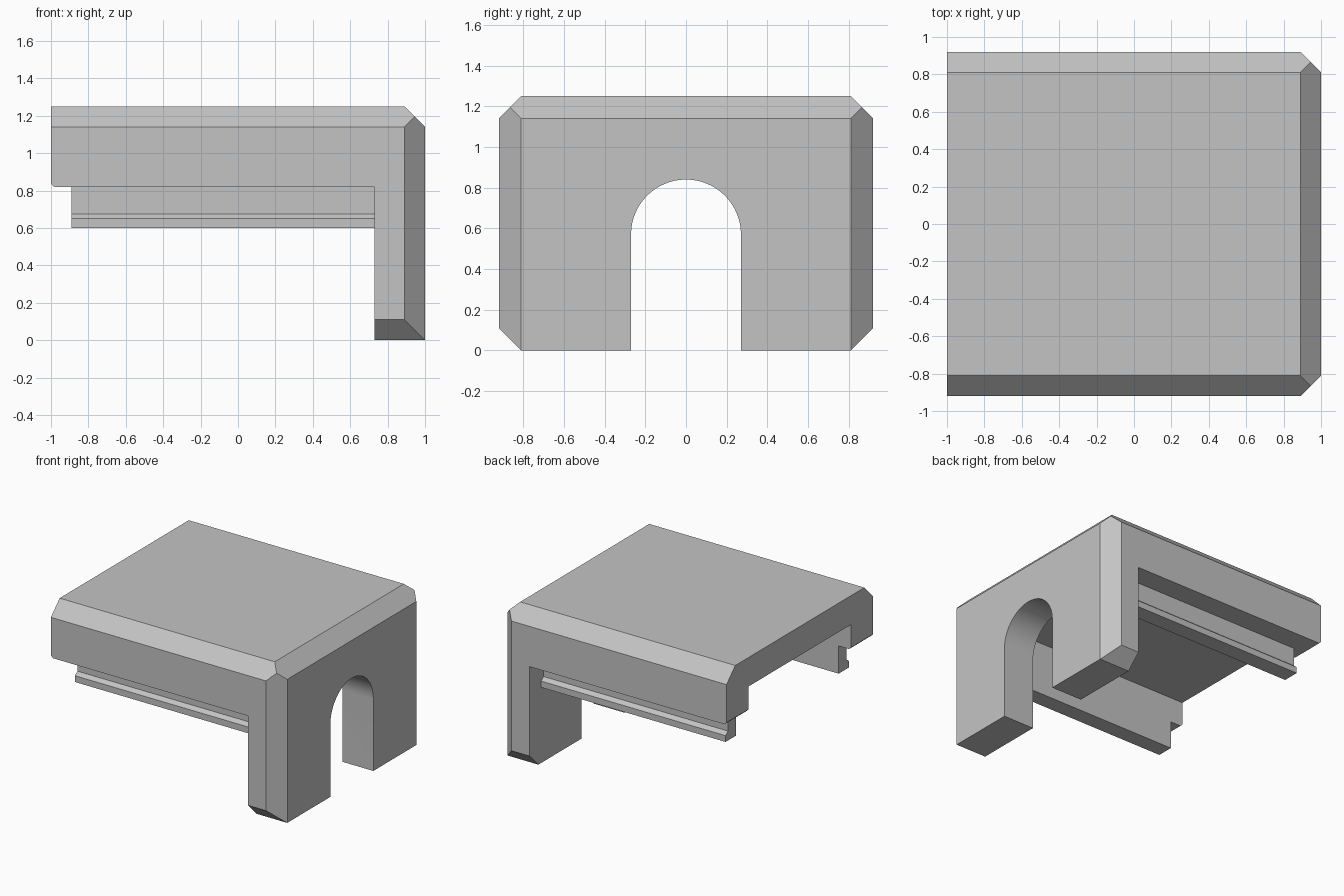
import bpy, bmesh, math
from mathutils import Vector

cube = bpy.data.objects.get("Cube")
if cube:
    bpy.data.objects.remove(cube, do_unlink=True)

HALF_X, HALF_Y, TOP = 1.0, 0.92, 1.25
BEVEL = 0.11         # large outer chamfers
WALL_IN = 0.73       # inner face of the arched wall
SKIRT = 0.82         # underside of the side skirts
CEILING = 1.02
INNER_Y = 0.645
ARCH_R, ARCH_SPRING = 0.27, 0.57

grey = bpy.data.materials.new("plain_grey")
grey.use_nodes = True
grey.diffuse_color = (0.55, 0.55, 0.55, 1)
grey.node_tree.nodes["Principled BSDF"].inputs["Base Color"].default_value = grey.diffuse_color


def prism(name, points, start, end, to_3d):
    """Extrude a 2D profile between two positions along the remaining axis."""
    bm = bmesh.new()
    rings = [[bm.verts.new(to_3d(a, b, t)) for a, b in points] for t in (start, end)]
    for ring in rings:
        bm.faces.new(ring)
    for i in range(len(points)):
        j = (i + 1) % len(points)
        bm.faces.new((rings[0][i], rings[0][j], rings[1][j], rings[1][i]))
    bmesh.ops.recalc_face_normals(bm, faces=bm.faces[:])
    mesh = bpy.data.meshes.new(name)
    bm.to_mesh(mesh)
    bm.free()
    mesh.materials.append(grey)
    obj = bpy.data.objects.new(name, mesh)
    bpy.context.collection.objects.link(obj)
    return obj


def along_y(x, z, y):
    return (x, y, z)


def along_x(y, z, x):
    return (x, y, z)


def slice_off(obj, point, normal):
    """Remove everything beyond a plane and close the cut."""
    bm = bmesh.new()
    bm.from_mesh(obj.data)
    cut = bmesh.ops.bisect_plane(bm, geom=bm.verts[:] + bm.edges[:] + bm.faces[:],
                                 plane_co=Vector(point), plane_no=Vector(normal),
                                 clear_outer=True)
    rim = [e for e in cut["geom_cut"] if isinstance(e, bmesh.types.BMEdge)]
    bmesh.ops.holes_fill(bm, edges=rim, sides=0)
    bmesh.ops.recalc_face_normals(bm, faces=bm.faces[:])
    bm.to_mesh(obj.data)
    bm.free()


def carve(obj, cutter):
    cutter.hide_render = True
    mod = obj.modifiers.new("carve", "BOOLEAN")
    mod.operation = "DIFFERENCE"
    mod.solver = "EXACT"
    mod.object = cutter
    bpy.context.view_layer.objects.active = obj
    bpy.ops.object.modifier_apply(modifier=mod.name)
    bpy.data.objects.remove(cutter, do_unlink=True)


# Roof slab and end wall as one L-shaped body
nick = 0.018
body = prism("roof_and_wall", [
    (-HALF_X, TOP), (HALF_X, TOP), (HALF_X, 0), (WALL_IN, 0), (WALL_IN, SKIRT),
    (nick - HALF_X, SKIRT), (-HALF_X, SKIRT + nick)], -HALF_Y, HALF_Y, along_y)

# Outer chamfers: top end, then top, bottom and corner on both sides
slice_off(body, (HALF_X - BEVEL, 0, TOP), (1, 0, 1))
for side in (-1, 1):
    edge = side * (HALF_Y - BEVEL)
    slice_off(body, (0, edge, TOP), (0, side, 1))
    slice_off(body, (0, edge, 0), (0, side, -1))
    slice_off(body, (HALF_X, edge, 0), (1, side, 0))

# Channel under the roof, open at the far end
carve(body, prism("channel_cutter", [
    (-INNER_Y, 0.3), (INNER_Y, 0.3), (INNER_Y, CEILING), (-INNER_Y, CEILING)],
    -1.3, WALL_IN, along_x))

# Arched doorway through the end wall
steps = 32
arch = [(ARCH_R * math.cos(math.pi * i / steps),
         ARCH_SPRING + ARCH_R * math.sin(math.pi * i / steps)) for i in range(steps + 1)]
carve(body, prism("arch_cutter", [(ARCH_R, -0.3)] + arch + [(-ARCH_R, -0.3)],
                  0.5, 1.3, along_x))

# Lipped rails hanging under both skirts
rails = prism("side_rails", [
    (INNER_Y, 0.6), (0.775, 0.6), (0.775, 0.65), (0.745, 0.675),
    (0.745, SKIRT), (INNER_Y, SKIRT)], -0.89, WALL_IN, along_x)
mirror = rails.modifiers.new("mirror", "MIRROR")
mirror.use_axis = (False, True, False)

# Smooth the arch while keeping the chamfers crisp
bpy.ops.object.select_all(action="DESELECT")
body.select_set(True)
bpy.context.view_layer.objects.active = body
bpy.ops.object.shade_smooth_by_angle(angle=math.radians(30))
